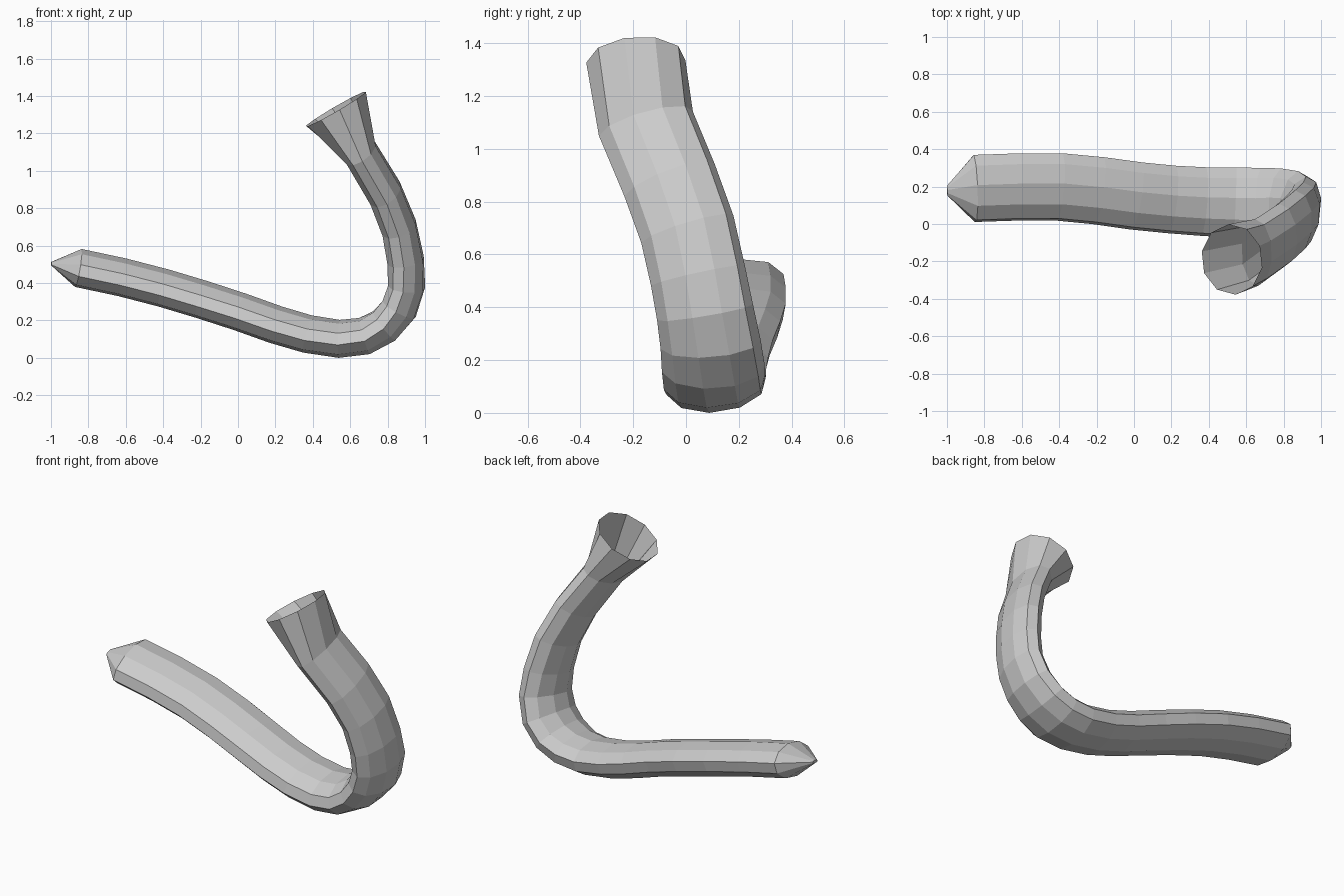
import bpy, bmesh, math
from mathutils import Vector

if "Cube" in bpy.data.objects:
    bpy.data.objects.remove(bpy.data.objects["Cube"])

# Stations along the tube: centre, width direction hint, half width, half thickness
STATIONS = [
    ((-1.00, 0.178, 0.508), (0, 1, .18), .027, .008),
    ((-0.855, 0.19, 0.485), (0, 1, .18), .186, .10),
    ((-0.62, 0.198, 0.435), (0, 1, .18), .186, .10),
    ((-0.40, 0.198, 0.378), (0, 1, .18), .186, .10),
    ((-0.19, 0.178, 0.315), (0, 1, .18), .186, .10),
    ((0.01, 0.150, 0.250), (0, 1, .17), .186, .10),
    ((0.20, 0.131, 0.182), (0, 1, .16), .186, .10),
    ((0.37, 0.120, 0.132), (0, 1, .14), .188, .10),
    ((0.54, 0.114, 0.106), (0, 1, .11), .192, .10),
    ((0.675, 0.108, 0.121), (0, 1, .08), .195, .10),
    ((0.78, 0.103, 0.175), (.05, 1, .03), .196, .10),
    ((0.86, 0.093, 0.265), (.11, 1, 0), .192, .10),
    ((0.90, 0.072, 0.385), (.14, 1, 0), .186, .098),
    ((0.895, 0.045, 0.525), (.14, 1, 0), .183, .098),
    ((0.86, 0.005, 0.70), (.12, 1, .1), .183, .096),
    ((0.785, -0.062, 0.885), (.08, 1, .2), .183, .095),
    ((0.655, -0.152, 1.10), (.03, 1, .25), .185, .094),
    ((0.522, -0.190, 1.335), (0, 1, .08), .189, .189),
]
SIDES = 10
PHASE = math.radians(7)

centres = [Vector(s[0]) for s in STATIONS]
last = len(centres) - 1
bm = bmesh.new()
rings = []
for i, (c, w, a, b) in enumerate(STATIONS):
    if i == last:
        t = Vector((-.50, -.07, .86))          # plane of the open mouth
    elif i == 0:
        t = centres[1] - centres[0]
    else:
        t = ((centres[i + 1] - centres[i]).normalized()
             + (centres[i] - centres[i - 1]).normalized())
    t.normalize()
    w = Vector(w)
    w = (w - t * w.dot(t)).normalized()
    n = t.cross(w)
    ring = []
    for j in range(SIDES):
        ang = PHASE + j * math.tau / SIDES
        ring.append(bm.verts.new(
            centres[i] + w * a * math.cos(ang) + n * b * math.sin(ang)))
    rings.append(ring)

# Walls between the rings
for r0, r1 in zip(rings, rings[1:]):
    for j in range(SIDES):
        k = (j + 1) % SIDES
        bm.faces.new((r0[j], r0[k], r1[k], r1[j]))
# Closed wedge tip; the flared mouth stays open
bm.faces.new(list(reversed(rings[0])))

# Stand on the floor, centred
for axis in range(3):
    vals = [v.co[axis] for v in bm.verts]
    shift = min(vals) if axis == 2 else (min(vals) + max(vals)) / 2
    for v in bm.verts:
        v.co[axis] -= shift

mesh = bpy.data.meshes.new("bent_tube")
bm.to_mesh(mesh)
bm.free()
bpy.context.collection.objects.link(bpy.data.objects.new("bent_tube", mesh))
